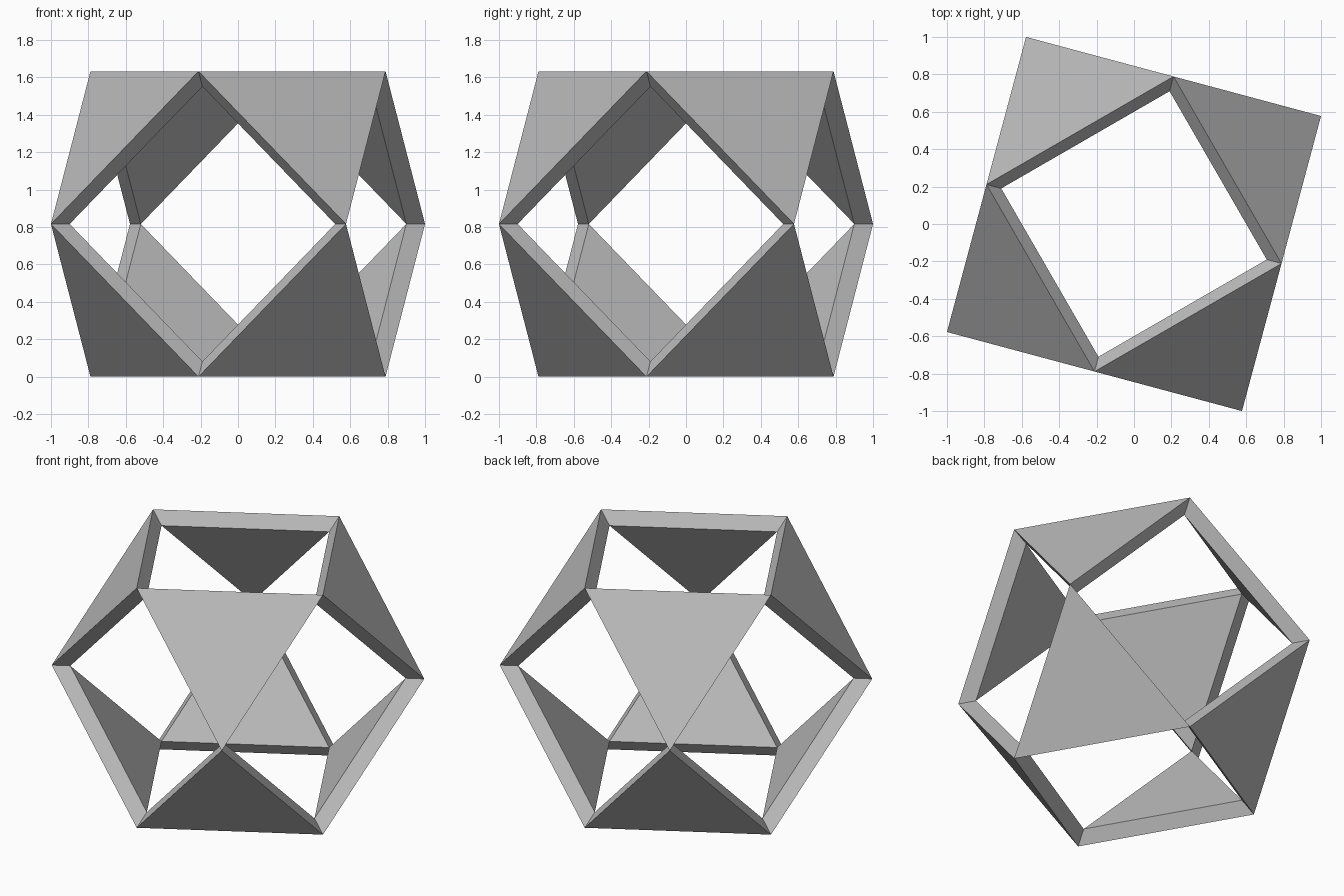
import bpy
import bmesh
from math import radians, sqrt
from mathutils import Matrix, Vector

SCALE = sqrt(2 / 3)      # half the height of the model
INNER = 0.9              # inner shell size relative to the outer shell
TURN = Matrix.Rotation(radians(-15), 4, 'Z')
LIFT = Vector((0, 0, SCALE))

if "Cube" in bpy.data.objects:
    bpy.data.objects.remove(bpy.data.objects["Cube"])

# Single grey finish
grey = bpy.data.materials.new("plain_grey")
grey.use_nodes = True
colour = (0.5, 0.5, 0.5, 1)
grey.diffuse_color = colour
grey.node_tree.nodes["Principled BSDF"].inputs["Base Color"].default_value = colour


def add_panel(name, sx, sy, sz):
    """Triangular panel whose rim tapers towards the centre of the frame."""
    corners = [Vector((sx, sy, 0)), Vector((sx, 0, sz)), Vector((0, sy, sz))]
    corners = [TURN @ (c * SCALE) for c in corners]
    bm = bmesh.new()
    outer = [bm.verts.new(c + LIFT) for c in corners]
    inner = [bm.verts.new(c * INNER + LIFT) for c in corners]
    bm.faces.new(outer)
    bm.faces.new(inner[::-1])
    for i in range(3):
        j = (i + 1) % 3
        bm.faces.new((outer[j], outer[i], inner[i], inner[j]))
    bmesh.ops.recalc_face_normals(bm, faces=bm.faces)
    mesh = bpy.data.meshes.new(name)
    bm.to_mesh(mesh)
    bm.free()
    mesh.materials.append(grey)
    bpy.context.collection.objects.link(bpy.data.objects.new(name, mesh))


# Eight panels touching at their corners, leaving the square sides open
for sz, level in ((1, "upper"), (-1, "lower")):
    for sy, depth in ((-1, "front"), (1, "back")):
        for sx, side in ((1, "left"), (-1, "right")):
            add_panel(f"{level}_{depth}_{side}_panel", sx, sy, sz)
